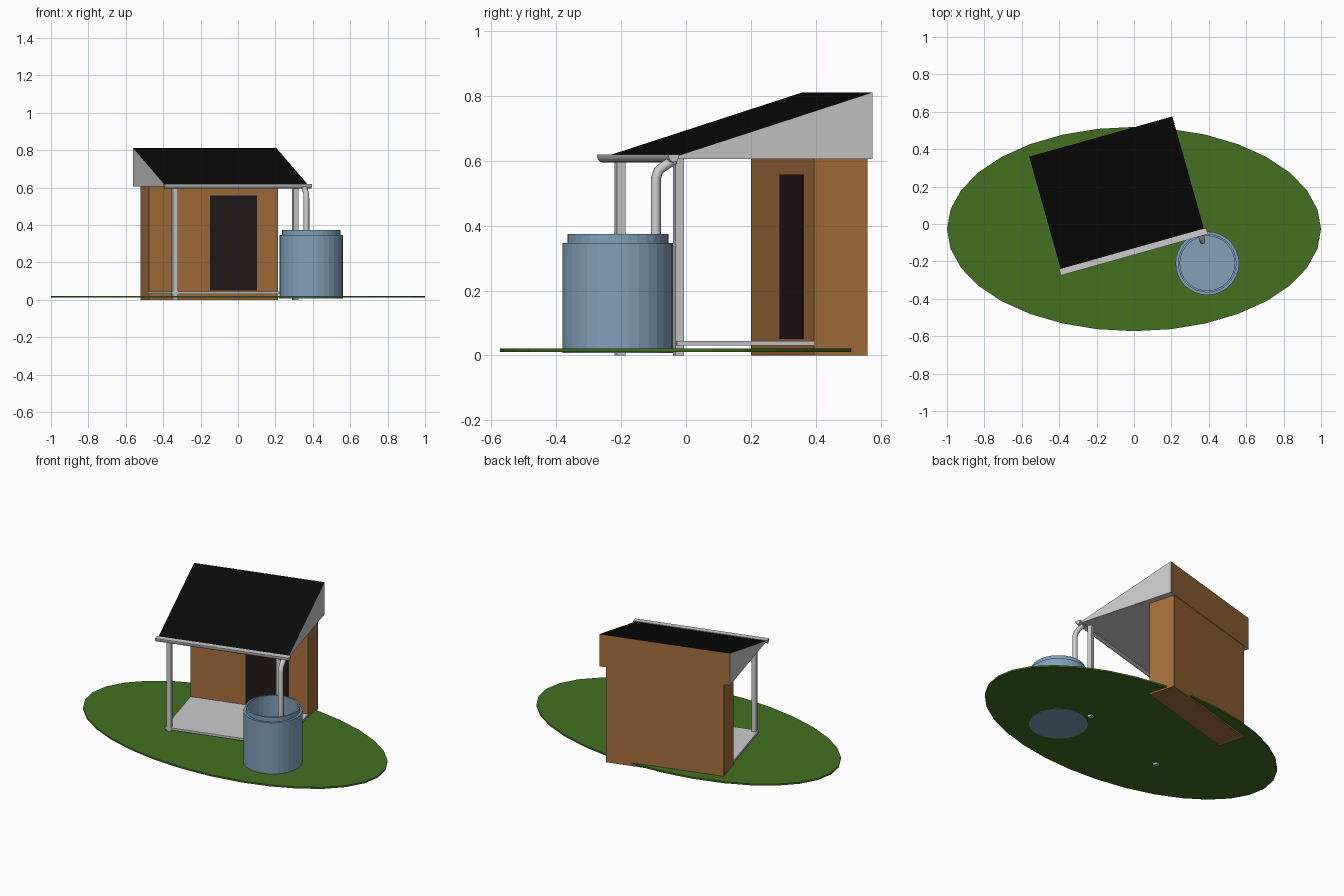
import bpy, bmesh
from math import pi, cos, sin, radians
from mathutils import Matrix

if "Cube" in bpy.data.objects:
    bpy.data.objects.remove(bpy.data.objects["Cube"])

ROT = Matrix.Rotation(radians(15.7), 4, 'Z')   # the shed is turned on the lawn


def mat(name, r, g, b):
    m = bpy.data.materials.new(name)
    m.diffuse_color = (r, g, b, 1)
    m.use_nodes = True
    m.node_tree.nodes["Principled BSDF"].inputs["Base Color"].default_value = m.diffuse_color
    return m


GREY = mat("grey", 0.6, 0.6, 0.6)
WOOD = mat("wood", 0.38, 0.16, 0.045)
BLACK = mat("roof_black", 0.003, 0.003, 0.003)
DOOR = mat("door_dark", 0.016, 0.010, 0.011)
GRASS = mat("grass", 0.056, 0.165, 0.014)
BLUE = mat("barrel_blue", 0.22, 0.36, 0.50)


def finish(name, bm, mats=(), matrix=None):
    bmesh.ops.recalc_face_normals(bm, faces=bm.faces)
    me = bpy.data.meshes.new(name)
    bm.to_mesh(me)
    bm.free()
    for m in mats:
        me.materials.append(m)
    ob = bpy.data.objects.new(name, me)
    if matrix:
        ob.matrix_world = matrix
    bpy.context.collection.objects.link(ob)
    return ob


def prism(name, profile, u0, u1, mats=(), side_mats=None):
    """Extrude a (depth, height) profile along the shed's width."""
    bm = bmesh.new()
    a, b = [[bm.verts.new((u, v, z)) for v, z in profile] for u in (u0, u1)]
    bm.faces.new(a)
    bm.faces.new(b[::-1])
    n = len(profile)
    for i in range(n):
        f = bm.faces.new((a[i], b[i], b[(i + 1) % n], a[(i + 1) % n]))
        if side_mats:
            f.material_index = side_mats[i]
    return finish(name, bm, mats, ROT)


def box(name, u, v, z, mats=()):
    return prism(name, [(v[0], z[0]), (v[1], z[0]), (v[1], z[1]), (v[0], z[1])], *u, mats)


def lathe(name, profile, centre, mats, seg=32):
    bm = bmesh.new()
    rings = [[bm.verts.new((r * cos(2 * pi * i / seg), r * sin(2 * pi * i / seg), z))
              for i in range(seg)] for r, z in profile]
    for p, q in zip(rings, rings[1:]):
        for i in range(seg):
            j = (i + 1) % seg
            bm.faces.new((p[i], p[j], q[j], q[i]))
    bm.faces.new(rings[0][::-1])
    bm.faces.new(rings[-1])
    return finish(name, bm, mats, Matrix.Translation((*centre, 0)))


# lawn: thin oval slab
lawn = lathe("lawn", [(1, 0.011), (1, 0.021)], (0, -0.027), [GRASS])
lawn.scale.y = 0.546

# shed room and door
box("shed_walls", (-0.403, 0.314), (0.322, 0.493), (0, 0.607), [WOOD])
box("door", (-0.066, 0.194), (0.3185, 0.324), (0.05, 0.557), [DOOR])

# wedge roof: grey underside and ends, wooden back, black slope
prism("roof", [(-0.13, 0.606), (0.498, 0.606), (0.498, 0.811), (-0.13, 0.614)],
      -0.442, 0.353, [GREY, WOOD, BLACK], [0, 1, 2, 0])

# porch deck and posts
box("porch_deck", (-0.403, 0.314), (-0.117, 0.322), (0.031, 0.045))
for side, u in (("left", -0.381), ("right", 0.288)):
    box("porch_post_" + side, (u - 0.0135, u + 0.0135), (-0.118, -0.091), (0, 0.607))

# half-round gutter along the low edge of the roof
gutter = [(-0.142 + 0.017 * cos(pi + pi * i / 10),
           0.619 + 0.024 * sin(pi + pi * i / 10)) for i in range(11)]
prism("gutter", gutter, -0.451, 0.366)

# downpipe from gutter into the barrel
cu = bpy.data.curves.new("downpipe", 'CURVE')
cu.dimensions = '3D'
cu.bevel_depth = 0.0155
cu.bevel_resolution = 3
cu.use_fill_caps = True
path = [(0.353, -0.035, 0.604), (0.360, -0.068, 0.583), (0.364, -0.085, 0.569),
        (0.366, -0.093, 0.545), (0.366, -0.093, 0.20)]
sp = cu.splines.new('POLY')
sp.points.add(len(path) - 1)
for p, co in zip(sp.points, path):
    p.co = (*co, 1)
bpy.context.collection.objects.link(bpy.data.objects.new("downpipe", cu))

# open rain barrel with stepped rim
lathe("rain_barrel", [(0.17, 0.008), (0.17, 0.346), (0.156, 0.346), (0.156, 0.374),
                      (0.146, 0.374), (0.146, 0.03)], (0.392, -0.21), [BLUE])
